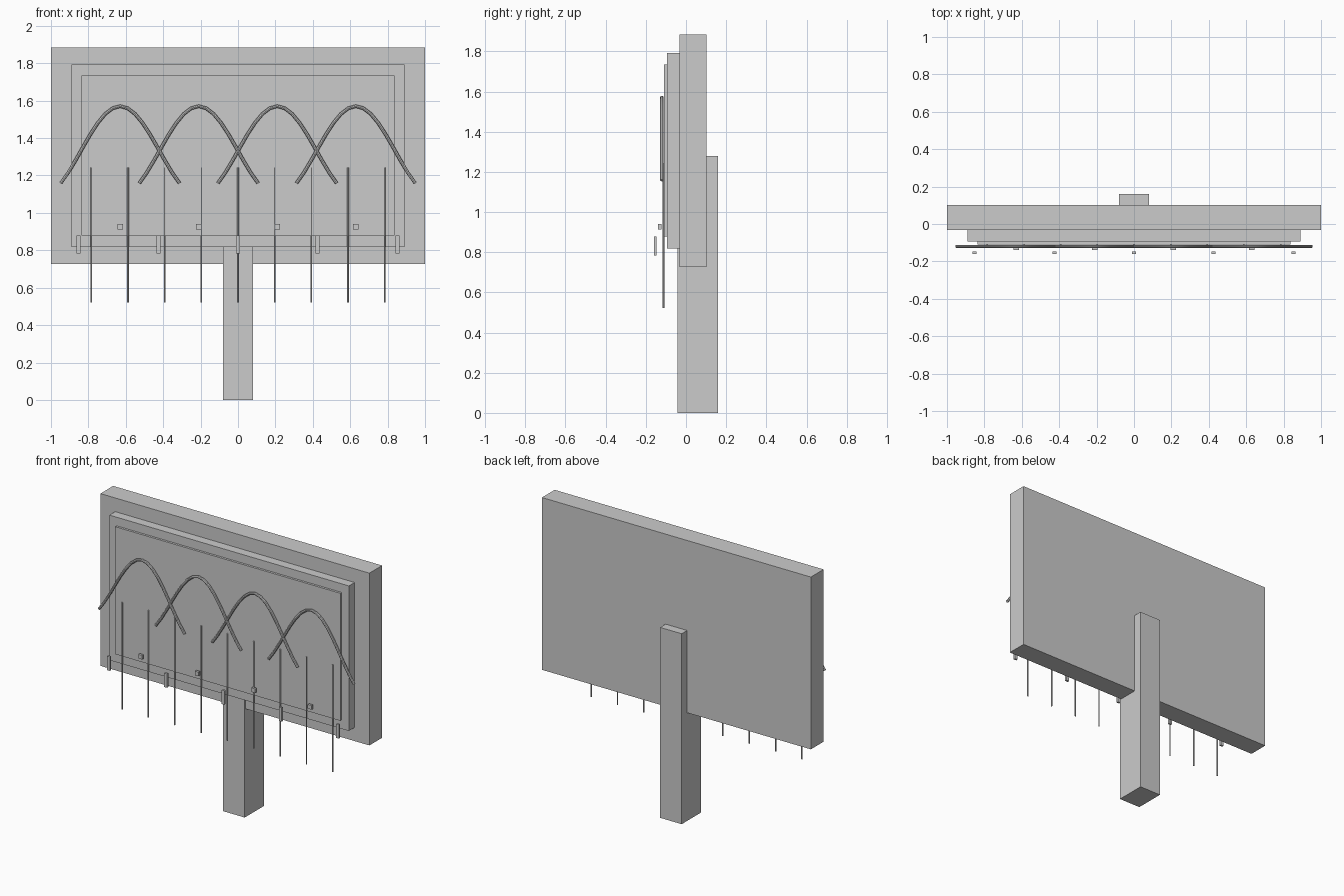
import bpy
import math

cube = bpy.data.objects.get("Cube")
if cube:
    bpy.data.objects.remove(cube, do_unlink=True)

grey = bpy.data.materials.new("plain_grey")
grey.use_nodes = True
colour = (0.6, 0.6, 0.6, 1)
grey.diffuse_color = colour
grey.node_tree.nodes["Principled BSDF"].inputs["Base Color"].default_value = colour


def box(name, x, y, z):
    """Box from (min, max) ranges on each axis."""
    ranges = (x, y, z)
    bpy.ops.mesh.primitive_cube_add(size=1, location=[(a + b) / 2 for a, b in ranges])
    ob = bpy.context.object
    ob.name = name
    ob.scale = [b - a for a, b in ranges]
    bpy.ops.object.transform_apply(location=False, rotation=False, scale=True)
    ob.data.materials.append(grey)
    return ob


def arch(name, cx, half=0.318, steps=16):
    """Bell-shaped tube hung in front of the screen."""
    curve = bpy.data.curves.new(name, "CURVE")
    curve.dimensions = "3D"
    curve.bevel_depth = 0.009
    curve.bevel_resolution = 2
    curve.use_fill_caps = True
    spline = curve.splines.new("POLY")
    spline.points.add(steps)
    for i, p in enumerate(spline.points):
        d = half * (2 * i / steps - 1)
        p.co = (cx + d, -0.12, 1.33 + 0.24 * math.cos(7.45 * d), 1)
    ob = bpy.data.objects.new(name, curve)
    bpy.context.collection.objects.link(ob)
    curve.materials.append(grey)
    bpy.ops.object.select_all(action="DESELECT")
    ob.select_set(True)
    bpy.context.view_layer.objects.active = ob
    bpy.ops.object.convert(target="MESH")
    bpy.ops.object.shade_smooth_by_angle()


# Post, board and stepped front panels
box("post", (-0.08, 0.08), (-0.043, 0.16), (0, 1.28))
box("board", (-1, 1), (-0.033, 0.102), (0.727, 1.885))
box("panel", (-0.89, 0.89), (-0.094, -0.033), (0.818, 1.793))
box("screen", (-0.837, 0.837), (-0.109, -0.094), (0.878, 1.735))

# Arched tubes, each with a small block below
for i in range(4):
    cx = -0.63 + 0.42 * i
    arch(f"arch_{i + 1}", cx)
    box(f"block_{i + 1}", (cx - 0.014, cx + 0.014), (-0.139, -0.123), (0.912, 0.94))

# Thin vertical rods
for i in range(9):
    bpy.ops.mesh.primitive_cylinder_add(vertices=8, radius=0.0045, depth=0.72,
                                        location=(0.196 * (i - 4), -0.112, 0.882))
    rod = bpy.context.object
    rod.name = f"rod_{i + 1}"
    rod.data.materials.append(grey)
    bpy.ops.object.shade_smooth_by_angle()

# Clips along the lower edge
for i in range(5):
    cx = 0.426 * (i - 2)
    box(f"clip_{i + 1}", (cx - 0.0105, cx + 0.0105), (-0.16, -0.146), (0.784, 0.878))
